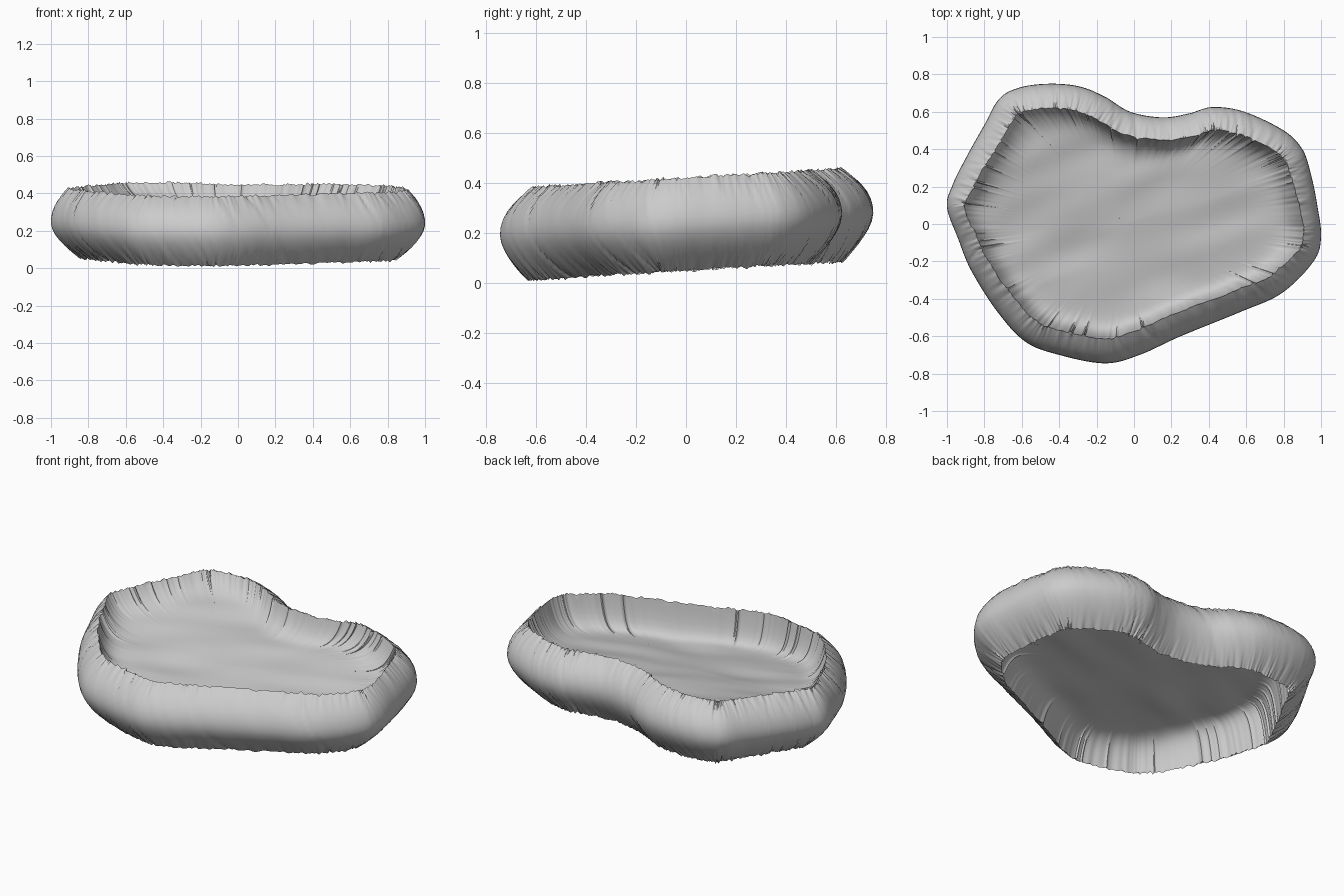
import bpy
import bmesh
import math
from mathutils import Vector, noise

if "Cube" in bpy.data.objects:
    bpy.data.objects.remove(bpy.data.objects["Cube"], do_unlink=True)

# Widest outline of the basin, counter-clockwise
OUTLINE = [(1, -.07), (.98, .1), (.945, .27), (.9, .4), (.8, .5), (.59, .6), (.42, .625),
           (.29, .59), (.15, .57), (-.02, .6), (-.155, .68), (-.29, .735), (-.45, .75),
           (-.61, .73), (-.72, .67), (-.8, .53), (-.89, .37), (-.97, .21), (-1, .09),
           (-.94, -.08), (-.87, -.25), (-.73, -.47), (-.58, -.63), (-.4, -.7),
           (-.155, -.745), (.03, -.7), (.25, -.6), (.57, -.47), (.79, -.37), (.96, -.2)]
STEPS = 28
HALF_HEIGHT = .185
CENTRE = Vector((-.05, 0))


def closed_spline(points):
    pts = [Vector(p) for p in points]
    n = len(pts)
    out = []
    for k in range(n):
        a, b, c, d = (pts[(k + j) % n] for j in (-1, 0, 1, 2))
        for s in range(STEPS):
            t = s / STEPS
            out.append(.5 * (2 * b + (c - a) * t + (2 * a - 5 * b + 4 * c - d) * t ** 2
                             + (3 * b - a - 3 * c + d) * t ** 3))
    return out


curve = closed_spline(OUTLINE)
COUNT = len(curve)


def inward(i):
    t = curve[(i + 9) % COUNT] - curve[i - 9]
    return Vector((-t.y, t.x)).normalized()


def wave(s, freq, seed):
    # Noise that repeats cleanly around the rim
    a = math.tau * s / COUNT
    return noise.noise(Vector((math.cos(a) * freq, math.sin(a) * freq, seed)))


def mid_height(y):
    return .235 + .06 * y


def wall_point(i, u):
    # u runs from -1 at the lower edge to 1 at the upper edge
    s = i + 12 * u
    c = curve[i]
    if u > 0:
        inset = (.09 + .055 * abs(c.y)) * u ** 2.2
    else:
        inset = (.105 + .05 * abs(c.x)) * (-u) ** 1.7
    fold = .005 * wave(s, 14, 1) + .005 * wave(s, 32, 2)
    crease = .035 * max(0, wave(s, 48, 5) - .3)
    p = c + inward(i) * (inset + (fold + crease) * abs(u))
    jag = (.014 * wave(i, 48, 3) + .006 * wave(i, 12, 4)) * u ** 4
    return Vector((p.x, p.y, mid_height(p.y) + HALF_HEIGHT * u + jag))


def floor_level(p, side):
    # The floor sheet climbs from the front left towards the back right
    return side * (.1 + .45 * (p.y - .4 * p.x)) + .03


def basin_point(i, side, f):
    # f runs from the edge to the centre; deep sides are steep, shallow ones gentle
    edge = wall_point(i, side)
    p = Vector((edge.x, edge.y)).lerp(CENTRE, f)
    width = .05 + .07 * floor_level(edge, side)
    level = floor_level(p, side)
    h = level + (1 - level) * math.exp(-f / width)
    ripple = noise.noise(Vector((p.x * 2 - p.y, p.y * 6 - p.x * 2, 0)))
    ripple += noise.noise(Vector((p.x * 3, p.y * 4, 7)))
    z = mid_height(p.y) + side * HALF_HEIGHT * h + .012 * ripple * min(1, f * 4)
    return Vector((p.x, p.y, z))


stone = bpy.data.materials.new("light_grey")
stone.use_nodes = True
GREY = (.6, .6, .6, 1)
stone.diffuse_color = GREY
stone.node_tree.nodes["Principled BSDF"].inputs["Base Color"].default_value = GREY


def loft(name, rows, flip=False, cap=None):
    bm = bmesh.new()
    rings = [[bm.verts.new(p) for p in row] for row in rows]
    for lo, hi in zip(rings, rings[1:]):
        for i in range(COUNT):
            j = (i + 1) % COUNT
            quad = (lo[i], lo[j], hi[j], hi[i])
            bm.faces.new(quad[::-1] if flip else quad)
    if cap is not None:
        tip = bm.verts.new(cap)
        for i in range(COUNT):
            tri = (rings[-1][i], rings[-1][(i + 1) % COUNT], tip)
            bm.faces.new(tri[::-1] if flip else tri)
    mesh = bpy.data.meshes.new(name)
    bm.to_mesh(mesh)
    bm.free()
    mesh.materials.append(stone)
    ob = bpy.data.objects.new(name, mesh)
    bpy.context.collection.objects.link(ob)
    bpy.ops.object.select_all(action="DESELECT")
    ob.select_set(True)
    bpy.context.view_layer.objects.active = ob
    bpy.ops.object.shade_smooth_by_angle(angle=math.radians(50))


# Bulging, creased outer wall
levels = [math.sin(math.pi / 2 * (k / 9 - 1)) for k in range(19)]
loft("outer_wall", [[wall_point(i, u) for i in range(COUNT)] for u in levels])

# Hollow with a tilted, rippled floor, above and below
fractions = [.96 * (k / 22) ** 2 for k in range(1, 23)]
for name, side in (("upper_basin", 1), ("lower_basin", -1)):
    rows = [[wall_point(i, side) for i in range(COUNT)]]
    rows += [[basin_point(i, side, f) for i in range(COUNT)] for f in fractions]
    loft(name, rows, side < 0, basin_point(0, side, 1))
